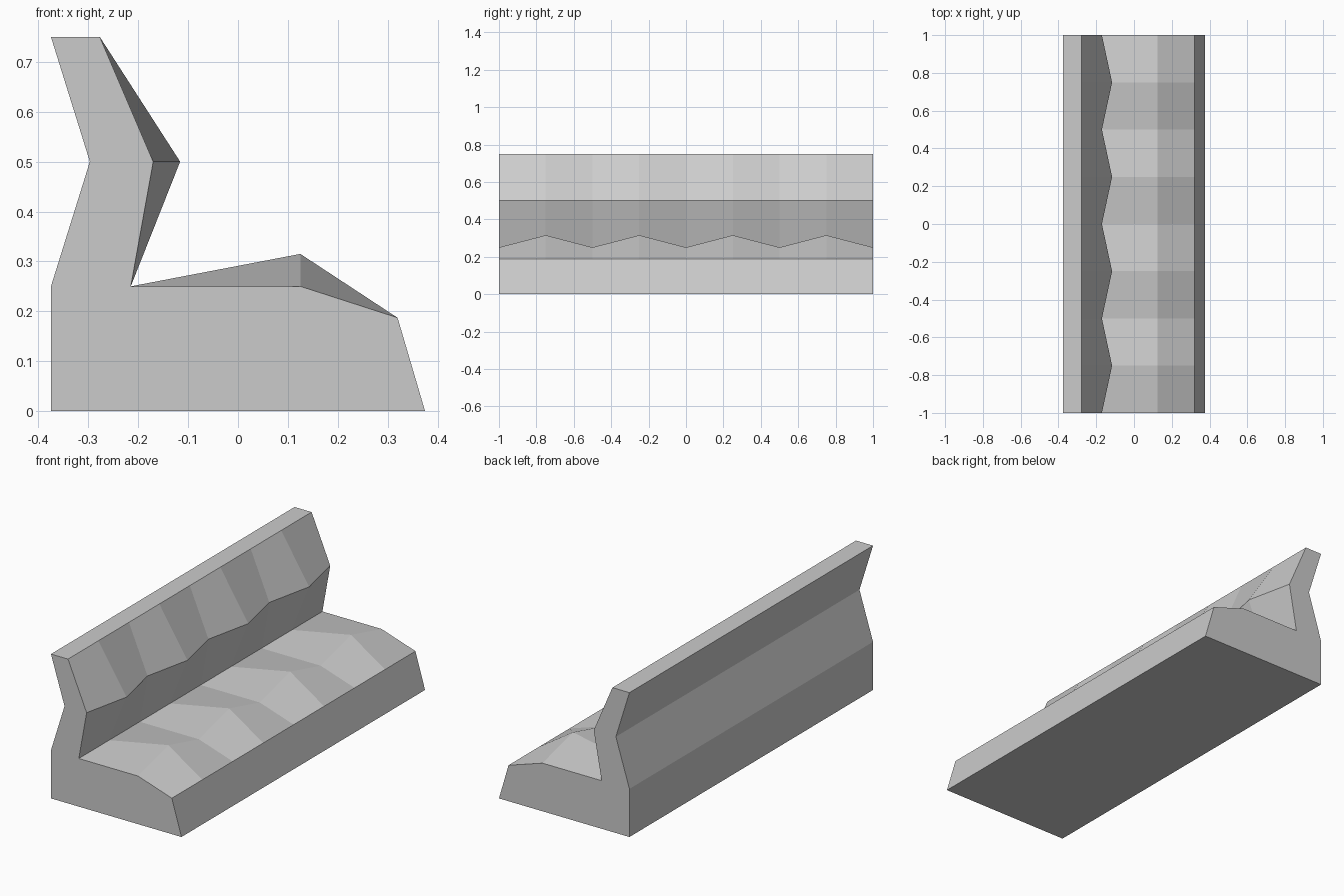
import bpy
import bmesh

if "Cube" in bpy.data.objects:
    bpy.data.objects.remove(bpy.data.objects["Cube"])

CUSHIONS = 4
LENGTH = 2.0


def profile(bulge):
    """Side outline of the bench; bulge 0 = cushion seam, 1 = cushion crest."""
    return [
        (-0.375, 0.0), (0.375, 0.0),             # floor
        (0.32, 0.187),                           # front lip
        (0.125, 0.25 + 0.065 * bulge),           # seat crest
        (-0.215, 0.25),                          # seat meets back
        (-0.17 + 0.054 * bulge, 0.5),            # lumbar crest
        (-0.277, 0.75), (-0.375, 0.75),          # top rail
        (-0.297, 0.5), (-0.375, 0.25),           # rear
    ]


bm = bmesh.new()

# Cross-sections alternating between seams and crests
steps = CUSHIONS * 2
rings = []
for i in range(steps + 1):
    y = -LENGTH / 2 + LENGTH * i / steps
    rings.append([bm.verts.new((x, y, z)) for x, z in profile(i % 2)])

# Skin between neighbouring sections
for a, b in zip(rings, rings[1:]):
    n = len(a)
    for j in range(n):
        k = (j + 1) % n
        bm.faces.new((a[j], a[k], b[k], b[j]))

# End panels
bm.faces.new(rings[0])
bm.faces.new(rings[-1])
bmesh.ops.recalc_face_normals(bm, faces=bm.faces[:])

mesh = bpy.data.meshes.new("bench_seat")
bm.to_mesh(mesh)
bm.free()
bench = bpy.data.objects.new("bench_seat", mesh)
bpy.context.collection.objects.link(bench)
